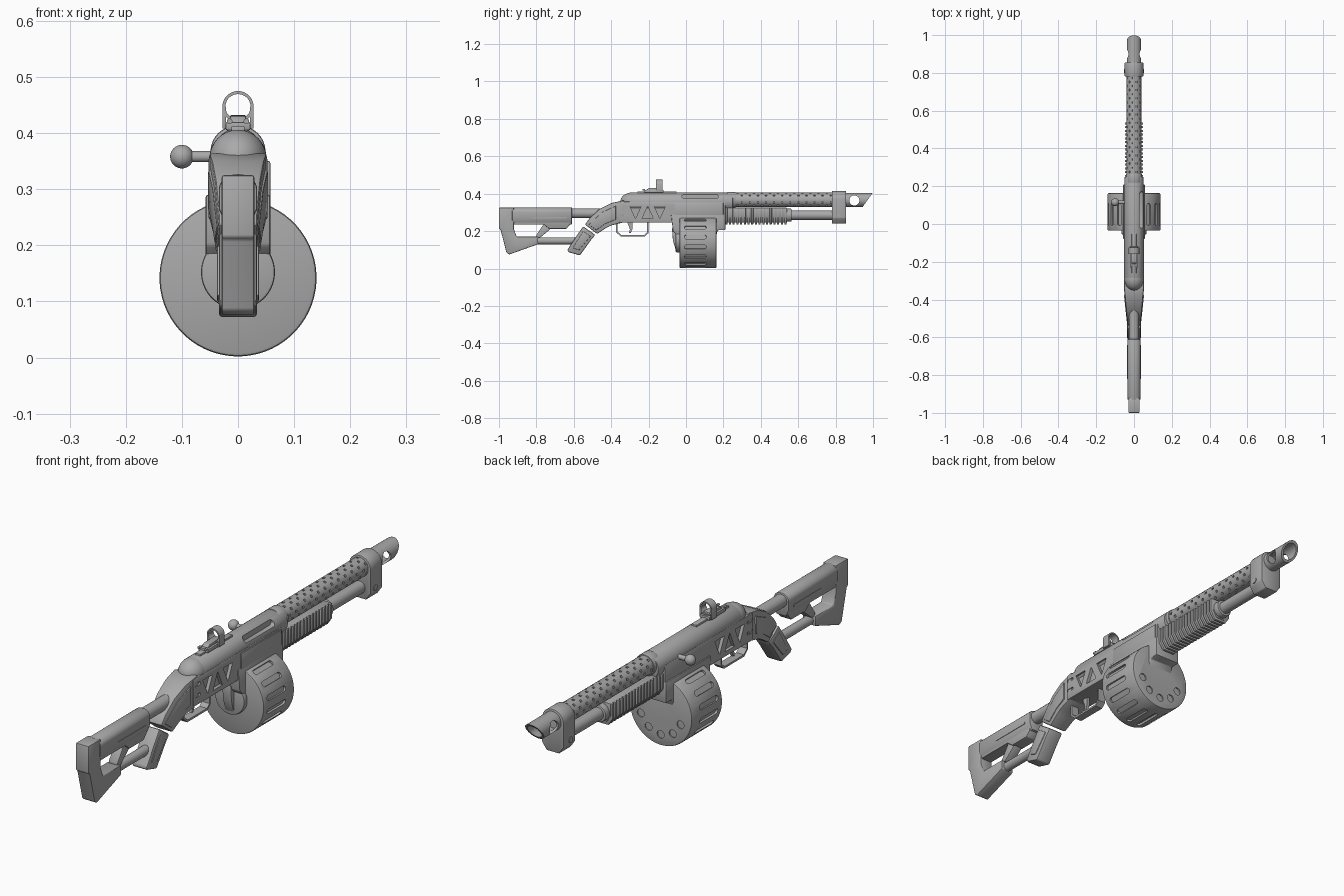
import bpy, bmesh, math
from mathutils import Matrix, Vector

old = bpy.data.objects.get("Cube")
if old:
    bpy.data.objects.remove(old)

steel = bpy.data.materials.new("plain grey")
steel.use_nodes = True
grey = (0.4, 0.4, 0.4, 1)
steel.diffuse_color = grey
steel.node_tree.nodes["Principled BSDF"].inputs["Base Color"].default_value = grey
parts = []


def finish(name, bm):
    bmesh.ops.recalc_face_normals(bm, faces=bm.faces)
    me = bpy.data.meshes.new(name)
    bm.to_mesh(me)
    bm.free()
    me.materials.append(steel)
    ob = bpy.data.objects.new(name, me)
    bpy.context.collection.objects.link(ob)
    parts.append(ob)
    return ob


def extrude(name, pts, axis, a, b, bevel=0.0, taper=None):
    """Outline pushed along one axis from a to b."""
    bm = bmesh.new()
    place = {"x": lambda p, t: (t, p[0], p[1]),
             "y": lambda p, t: (p[0], t, p[1]),
             "z": lambda p, t: (p[0], p[1], t)}[axis]
    low = [bm.verts.new(place(p, a)) for p in pts]
    high = [bm.verts.new(place(p, b)) for p in pts]
    bm.faces.new(low)
    bm.faces.new(high)
    for i in range(len(pts)):
        j = (i + 1) % len(pts)
        bm.faces.new((low[i], low[j], high[j], high[i]))
    if taper:
        for v in bm.verts:
            v.co.x *= taper(v.co.y)
    bmesh.ops.recalc_face_normals(bm, faces=bm.faces)
    if bevel:
        sharp = [e for e in bm.edges if e.calc_face_angle(0) > 0.6]
        bmesh.ops.bevel(bm, geom=sharp, offset=bevel, segments=2, profile=0.5, affect="EDGES")
    return finish(name, bm)


def oval(c, d, r, n=32, stretch=0):
    """Circle, or a capsule when stretched along its first axis."""
    pts = []
    for i in range(n):
        t = math.tau * (i + 0.5) / n
        pts.append((c + r * math.cos(t) + math.copysign(stretch, math.cos(t)), d + r * math.sin(t)))
    return pts


def rect(a, b, c, d):
    return [(a, c), (b, c), (b, d), (a, d)]


def tube(name, z, r, a, b, bevel=0.0, n=32):
    return extrude(name, oval(0, z, r, n), "y", a, b, bevel)


def ball(name, loc, scale):
    bm = bmesh.new()
    m = Matrix.Translation(loc) @ Matrix.Diagonal((*scale, 1))
    bmesh.ops.create_uvsphere(bm, u_segments=32, v_segments=16, radius=1, matrix=m)
    return finish(name, bm)


def cut(ob, cutters):
    """Subtract the cutters, then discard them."""
    for c in cutters:
        mod = ob.modifiers.new("cut", "BOOLEAN")
        mod.object, mod.operation, mod.solver = c, "DIFFERENCE", "EXACT"
    dg = bpy.context.evaluated_depsgraph_get()
    me = bpy.data.meshes.new_from_object(ob.evaluated_get(dg))
    ob.modifiers.clear()
    ob.data = me
    for c in cutters:
        parts.remove(c)
        bpy.data.objects.remove(c)


def arch(half, spring, top, bottom, foot):
    """Round-topped cross-section with chamfered feet."""
    pts = [(half * math.cos(math.pi * i / 16), spring + (top - spring) * math.sin(math.pi * i / 16))
           for i in range(17)]
    return pts + [(-half, bottom + 0.03), (-foot, bottom), (foot, bottom), (half, bottom + 0.03)]


# Receiver with truss pockets and ejection port
body = extrude("receiver", rect(-0.36, 0.21, 0.245, 0.358), "x", -0.053, 0.053, 0.006)
pockets = []
for side in (-1, 1):
    for i in range(3):
        y = -0.27 + i * 0.065
        w, flip = 0.03, (1 if i % 2 else -1)
        tri = [(y - w, 0.3 - 0.033 * flip), (y + w, 0.3 - 0.033 * flip), (y, 0.3 + 0.033 * flip)]
        pockets.append(extrude("pocket", tri, "x", side * 0.04, side * 0.07))
    for z in (0.285, 0.33):
        pockets.append(extrude("slot", oval(-0.335, z, 0.006, 12, 0.012), "x", side * 0.047, side * 0.07))
cut(body, pockets)
cover = tube("bolt_cover", 0.355, 0.051, -0.29, 0.25, 0.004)
cut(cover, [extrude("port", oval(0.075, 0.385, 0.012, 16, 0.085), "x", 0.028, 0.09)])
tube("bolt", 0.37, 0.024, -0.03, 0.18)
ball("cover_end", (0, -0.29, 0.355), (0.051, 0.062, 0.051))
extrude("top_strip", rect(-0.012, 0.012, -0.26, -0.05), "z", 0.4, 0.412, 0.002)
tube("receiver_collar", 0.366, 0.043, 0.22, 0.265, 0.003)

# Bolt handle
extrude("bolt_stem", oval(0.115, 0.358, 0.01, 16), "x", -0.1, -0.045)
ball("bolt_knob", (-0.1, 0.115, 0.358), (0.021, 0.021, 0.021))

# Aiming ring
extrude("sight_rail", rect(-0.022, 0.022, -0.225, -0.12), "z", 0.405, 0.42, 0.003)
extrude("sight_wedge", [(-0.215, 0.418), (-0.2, 0.43), (-0.13, 0.432), (-0.13, 0.418)], "x", -0.014, 0.014, 0.002)
ring = extrude("sight_ring", oval(0, 0.447, 0.028), "y", -0.16, -0.125)
cut(ring, [extrude("eye", oval(0, 0.447, 0.0225), "y", -0.2, -0.1)])
for s in (-1, 1):
    extrude("sight_ear", rect(s * 0.021, s * 0.028, 0.408, 0.447), "y", -0.16, -0.125, 0.001)
    extrude("sight_screw", oval(s * 0.015, 0.421, 0.005, 12), "y", -0.232, -0.22)

# Magazine well
extrude("magazine_well", [(-0.08, 0.29), (-0.07, 0.2), (-0.04, 0.17), (0.16, 0.17), (0.17, 0.205), (0.21, 0.205), (0.21, 0.29)],
        "x", -0.058, 0.058, 0.005)
extrude("side_plate", rect(-0.06, 0.2, 0.28, 0.35), "x", 0.05, 0.0575, 0.003)

# Drum magazine with slots round the rim
drum = tube("drum", 0.142, 0.14, -0.035, 0.163, 0.006, 64)
grooves = []
for i in range(16):
    g = extrude("groove", oval(0.05, 0, 0.011, 16, 0.048), "x", 0.131, 0.16)
    g.data.transform(Matrix.Translation((0, 0, 0.142)) @ Matrix.Rotation(math.tau * (i + 0.5) / 16, 4, "Y"))
    grooves.append(g)
for i in range(5):
    t = math.radians(200 + 35 * i)
    grooves.append(extrude("dimple", oval(0.095 * math.cos(t), 0.142 + 0.095 * math.sin(t), 0.016, 20), "y", 0.158, 0.18))
cut(drum, grooves)
tube("drum_hub", 0.152, 0.066, -0.055, -0.03, 0.005, 48)
extrude("drum_latch", [(-0.075, 0.215), (-0.07, 0.15), (-0.055, 0.1), (-0.03, 0.1), (-0.03, 0.215)], "x", -0.02, 0.02, 0.004)

# Trigger and guard
guard = extrude("trigger_guard", [(-0.375, 0.25), (-0.375, 0.195), (-0.35, 0.172), (-0.22, 0.172), (-0.2, 0.19), (-0.2, 0.25)],
                "x", -0.017, 0.017)
cut(guard, [extrude("opening", [(-0.367, 0.26), (-0.367, 0.198), (-0.347, 0.18), (-0.223, 0.18), (-0.208, 0.194), (-0.208, 0.26)],
                    "x", -0.1, 0.1)])
extrude("trigger", [(-0.315, 0.25), (-0.3, 0.21), (-0.305, 0.19), (-0.295, 0.19), (-0.285, 0.215), (-0.285, 0.25)], "x", -0.006, 0.006)

# Perforated barrel shroud
bm = bmesh.new()
rows, segs = 49, 24
grid = [[bm.verts.new((0.039 * math.cos(math.tau * k / segs), 0.26 + 0.53 * j / rows,
                       0.367 + 0.039 * math.sin(math.tau * k / segs))) for k in range(segs)] for j in range(rows + 1)]
holes = []
for j in range(rows):
    for k in range(segs):
        n = (k + 1) % segs
        f = bm.faces.new((grid[j][k], grid[j + 1][k], grid[j + 1][n], grid[j][n]))
        if (j % 4, k % 4) in ((1, 0), (3, 2)):
            holes.append(f)
bmesh.ops.recalc_face_normals(bm, faces=bm.faces)
bmesh.ops.inset_individual(bm, faces=holes, thickness=0.0007)
for f in holes:
    inward = Vector((f.calc_center_median().x, 0, f.calc_center_median().z - 0.367)).normalized() * -0.007
    made = bmesh.ops.extrude_discrete_faces(bm, faces=[f])["faces"]
    bmesh.ops.translate(bm, verts=made[0].verts, vec=inward)
finish("barrel_shroud", bm)

# Muzzle with slanted mouth and side vent
muzzle = tube("muzzle", 0.367, 0.038, 0.8, 1.0, 0, 40)
cut(muzzle, [extrude("mouth", [(0.938, 0.32), (1.002, 0.41), (1.05, 0.41), (1.05, 0.32)], "x", -0.1, 0.1),
             tube("bore", 0.367, 0.029, 0.84, 1.1, 0, 40),
             extrude("vent", oval(0.9, 0.364, 0.027), "x", -0.1, 0.1)])

# Barrel clamp
extrude("clamp", arch(0.049, 0.368, 0.414, 0.24, 0.028), "y", 0.78, 0.856, 0.004)
extrude("clamp_screw", oval(0.81, 0.285, 0.012, 16), "x", -0.052, 0.052)

# Magazine tube and ribbed pump grip
tube("lower_tube", 0.285, 0.025, 0.2, 0.8)
tube("pump_collar", 0.285, 0.035, 0.53, 0.565, 0.004)


def pump_section(w, low):
    return [(w, 0.325), (w, low + 0.03), (w - 0.02, low), (0.02 - w, low), (-w, low + 0.03), (-w, 0.325)]


extrude("pump_core", pump_section(0.039, 0.245), "y", 0.205, 0.54, 0.002)
for i in range(17):
    y = 0.21 + i * 0.0198
    extrude("pump_rib", pump_section(0.047, 0.235), "y", y, y + 0.011, 0.002)


# Curved neck and hand grip
def narrowing(y):
    return 0.034 + 0.018 * min(1, max(0, (y + 0.53) / 0.18))


neck = [(-0.33, 0.365), (-0.4, 0.35), (-0.463, 0.318), (-0.515, 0.27), (-0.54, 0.235),
        (-0.475, 0.185), (-0.43, 0.215), (-0.4, 0.23), (-0.33, 0.248)]
extrude("neck", neck, "x", -1, 1, 0.006, narrowing)
panel = [(-0.375, 0.335), (-0.45, 0.3), (-0.52, 0.235), (-0.48, 0.205), (-0.43, 0.24), (-0.375, 0.262)]
extrude("neck_panel", panel, "x", -1.08, 1.08, 0.003, narrowing)
extrude("hand_grip", [(-0.55, 0.225), (-0.585, 0.175), (-0.634, 0.1), (-0.63, 0.088), (-0.567, 0.07), (-0.51, 0.15), (-0.485, 0.18)],
        "x", -0.034, 0.034, 0.007)
extrude("grip_panel", [(-0.55, 0.2), (-0.605, 0.11), (-0.572, 0.098), (-0.51, 0.172)], "x", -0.037, 0.037, 0.003)

# Skeleton shoulder stock
tube("stock_tube", 0.295, 0.026, -0.65, -0.34)
tube("stock_lower_tube", 0.148, 0.019, -0.9, -0.54)
extrude("cheek_rest", arch(0.034, 0.3, 0.327, 0.235, 0.022), "y", -0.93, -0.61, 0.004)
extrude("stock_web", [(-0.96, 0.28), (-0.62, 0.28), (-0.62, 0.235), (-0.64, 0.212), (-0.73, 0.212), (-0.76, 0.235), (-0.96, 0.235)],
        "x", -0.026, 0.026, 0.004)
extrude("stock_strut", [(-0.76, 0.24), (-0.72, 0.215), (-0.78, 0.165), (-0.8, 0.165), (-0.8, 0.18)], "x", -0.02, 0.02, 0.002)
extrude("butt", [(-1, 0.325), (-0.92, 0.325), (-0.92, 0.21), (-0.905, 0.17), (-0.79, 0.17), (-0.79, 0.13), (-0.945, 0.075), (-0.96, 0.085), (-0.992, 0.21), (-1, 0.215)],
        "x", -0.029, 0.029, 0.004)
extrude("stock_seam", rect(-0.82, -0.64, 0.268, 0.276), "x", -0.036, 0.036)

# Smooth rounded surfaces, keeping hard edges
bpy.ops.object.select_all(action="DESELECT")
for ob in parts:
    ob.select_set(True)
bpy.context.view_layer.objects.active = parts[0]
bpy.ops.object.shade_smooth_by_angle(angle=math.radians(35))
